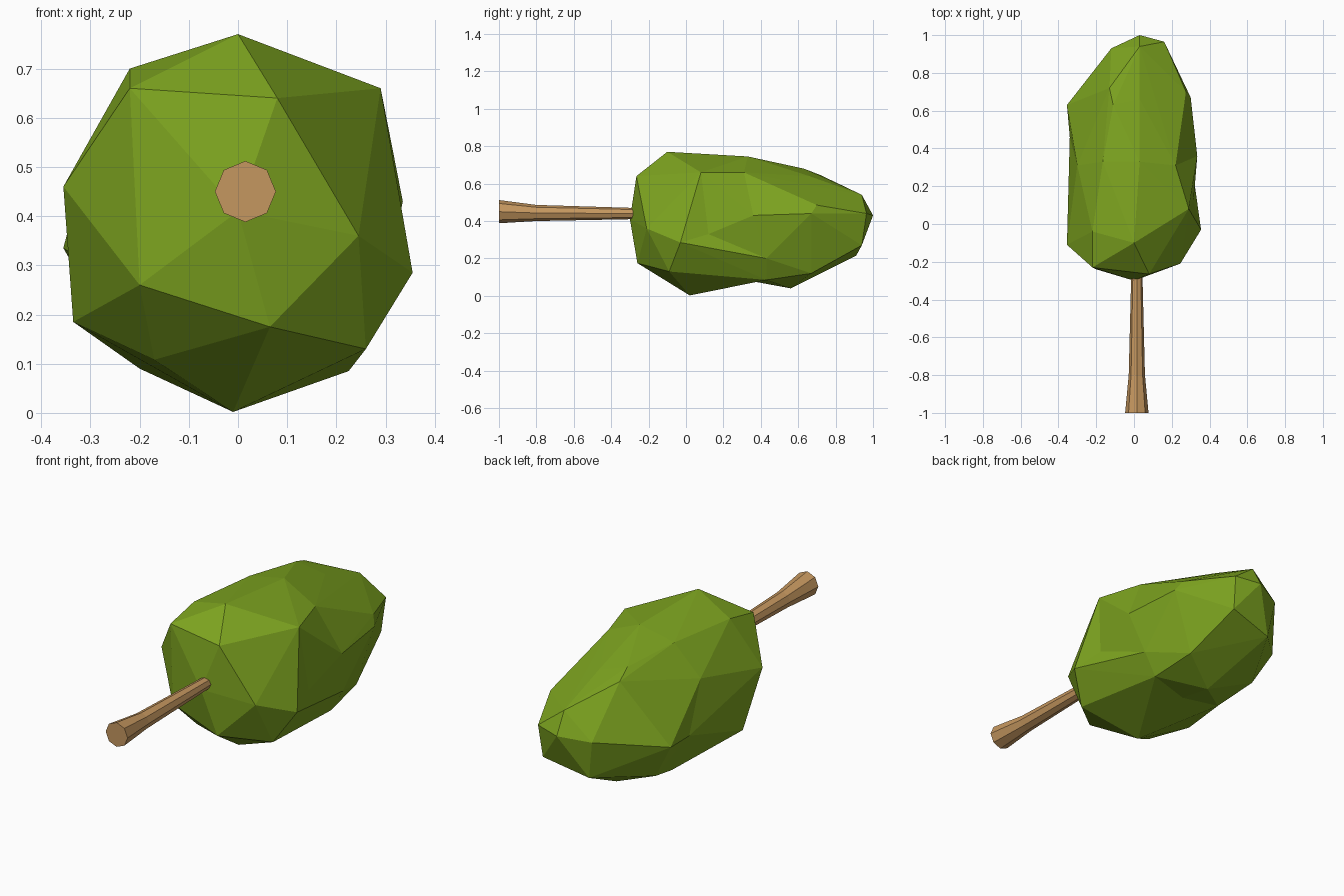
import bpy, bmesh, math
from mathutils import Vector
from mathutils.geometry import intersect_point_line

if "Cube" in bpy.data.objects:
    bpy.data.objects.remove(bpy.data.objects["Cube"])


def material(name, rgb):
    m = bpy.data.materials.new(name)
    m.diffuse_color = (*rgb, 1)
    m.use_nodes = True
    m.node_tree.nodes["Principled BSDF"].inputs["Base Color"].default_value = m.diffuse_color
    return m


def finish(name, bm, mat):
    bmesh.ops.recalc_face_normals(bm, faces=bm.faces)
    me = bpy.data.meshes.new(name)
    bm.to_mesh(me)
    bm.free()
    me.materials.append(mat)
    ob = bpy.data.objects.new(name, me)
    bpy.context.collection.objects.link(ob)
    return ob


leaf = material("leaf green", (0.205, 0.37, 0.014))
bark = material("bark brown", (0.56, 0.31, 0.115))

# Crown outline: lower crown, waist shared by both halves, upper crown
lower = [(0, -.10, .77), (.08, -.265, .64), (-.22, -.04, .70), (-.22, -.23, .66),
         (.29, .08, .66), (-.355, -.11, .46), (.245, -.21, .36), (.355, -.03, .285),
         (-.2, -.24, .26), (-.335, .02, .185), (.065, -.26, .175),
         (-.17, -.09, .108), (.26, -.09, .13), (-.01, .02, .002), (0, -.3, .41)]
waist = [(.03, .33, .745), (.22, .31, .66), (.335, .36, .43), (.29, .43, .2),
         (.225, .43, .085), (0, .37, .075), (-.2, .4, .09),
         (-.34, .46, .325), (-.30, .31, .55), (-.165, .33, .705)]
upper = [(0, .56, .04), (.2, .67, .12), (.3, .67, .44), (.275, .70, .485),
         (.03, 1.0, .43), (.16, .965, .44), (.03, .94, .54), (-.12, .93, .41),
         (.15, .94, .27), (-.09, .91, .215), (-.11, .63, .68), (-.13, .72, .645),
         (-.355, .63, .335), (-.25, .6, .15)]


# Pull the nearest edge in to a point, making a shallow hollow
def dent(bm, p):
    p = Vector(p)

    def gap(e):
        a, b = (v.co for v in e.verts)
        q, t = intersect_point_line(p, a, b)
        return (p - (a + (b - a) * min(max(t, .15), .85))).length

    e = min(bm.edges, key=gap)
    _, v = bmesh.utils.edge_split(e, e.verts[0], .5)
    v.co = p
    for f in list(v.link_faces):
        n = len(f.verts)
        i = list(f.verts).index(v)
        for k in range(2, n - 1):
            other = list(f.verts)[(i + k) % n]
            bmesh.utils.face_split(f, v, other)
            break


# Faceted crown halves, each wrapped around its outline points
def crown(name, pts, dents):
    bm = bmesh.new()
    for p in pts:
        bm.verts.new(p)
    bmesh.ops.convex_hull(bm, input=bm.verts)
    loose = [v for v in bm.verts if not v.link_faces]
    bmesh.ops.delete(bm, geom=loose, context='VERTS')
    bmesh.ops.triangulate(bm, faces=bm.faces)
    for d in dents:
        dent(bm, d)
    return finish(name, bm, leaf)


crown("lower_crown", lower + waist, [(.315, .12, .33)])
crown("upper_crown", waist + upper, [(.03, .66, .64)])

# Eight-sided trunk flaring to its base, running into the crown
bm = bmesh.new()
rings = []
for y, z, r in [(-1, .45, .062), (-.8, .443, .043), (-.28, .44, .03), (.2, .44, .025)]:
    rings.append([bm.verts.new((.015 + r * math.cos(i * math.pi / 4), y,
                                z + r * math.sin(i * math.pi / 4))) for i in range(8)])
for a, b in zip(rings, rings[1:]):
    for i in range(8):
        j = (i + 1) % 8
        bm.faces.new((a[i], a[j], b[j], b[i]))
bm.faces.new(rings[0])
bm.faces.new(rings[-1])
finish("trunk", bm, bark)
